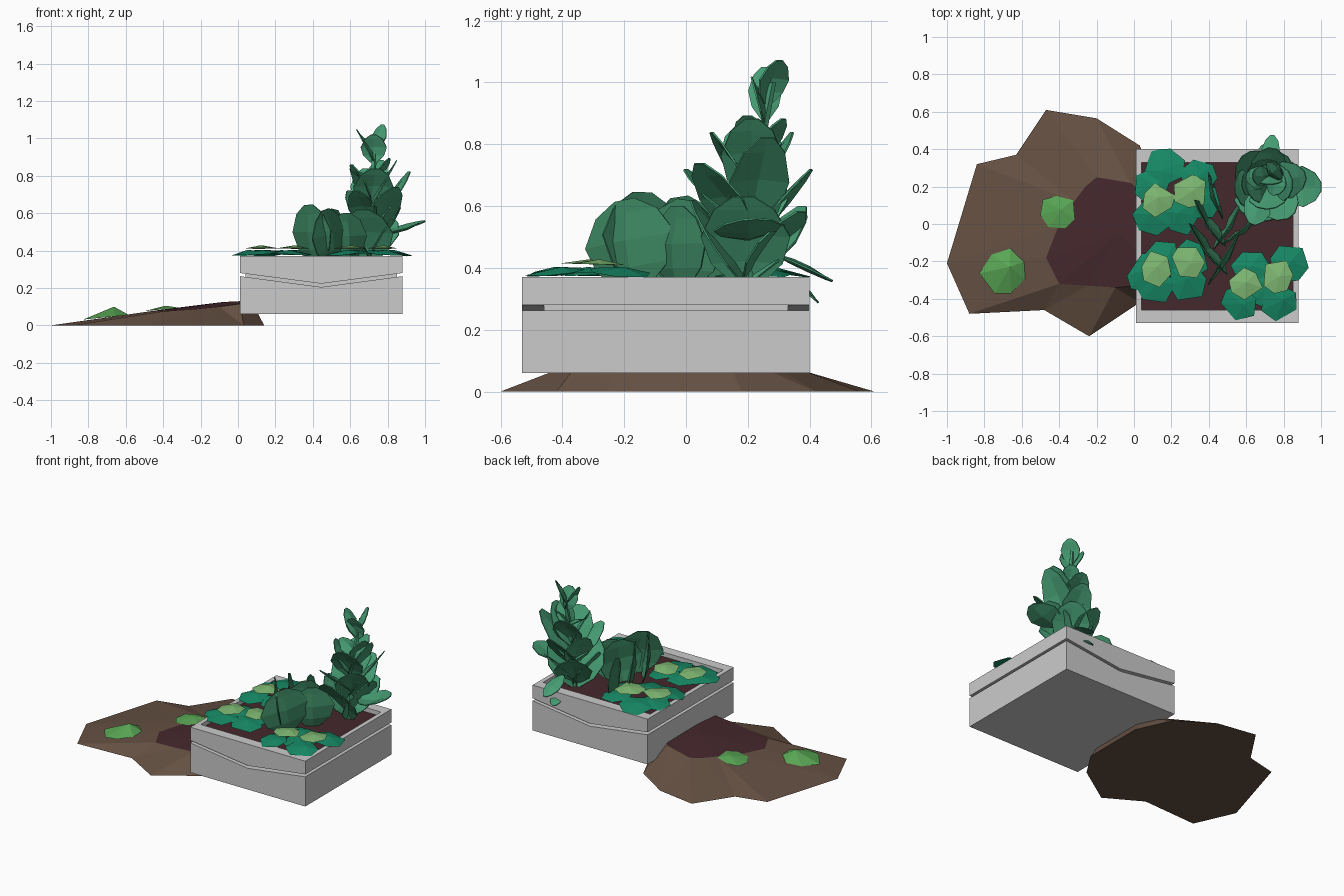
import bpy, bmesh, math, random
from mathutils import Vector as V

if "Cube" in bpy.data.objects:
    bpy.data.objects.remove(bpy.data.objects["Cube"])

random.seed(4)
MATS = {}


def mat(name, rgb):
    m = bpy.data.materials.new(name)
    m.diffuse_color = (*rgb, 1)
    m.use_nodes = True
    m.node_tree.nodes["Principled BSDF"].inputs["Base Color"].default_value = m.diffuse_color
    MATS[name] = m


mat("dirt", (0.13, 0.08, 0.055))
mat("soil", (0.06, 0.021, 0.026))
mat("moss", (0.10, 0.38, 0.09))
mat("teal", (0.008, 0.25, 0.13))
mat("pale", (0.21, 0.48, 0.17))
mat("bush", (0.045, 0.24, 0.12))
mat("shrub", (0.06, 0.33, 0.17))


def make(name, bm, *mats):
    bmesh.ops.recalc_face_normals(bm, faces=bm.faces)
    me = bpy.data.meshes.new(name)
    bm.to_mesh(me)
    bm.free()
    ob = bpy.data.objects.new(name, me)
    bpy.context.collection.objects.link(ob)
    for m in mats:
        me.materials.append(MATS[m])
    return ob


def prism(bm, prof, y0, y1):
    """Extrude an x-z profile along y."""
    a = [bm.verts.new((x, y0, z)) for x, z in prof]
    b = [bm.verts.new((x, y1, z)) for x, z in prof]
    bm.faces.new(a)
    bm.faces.new(b[::-1])
    for i in range(len(a)):
        j = (i + 1) % len(a)
        bm.faces.new((a[i], b[i], b[j], a[j]))


def rect(x0, x1, z0, z1):
    return [(x0, z0), (x1, z0), (x1, z1), (x0, z1)]


# Planter: lower block with V top, upper rim with V bottom, recessed core
X0, X1, XM, Y0, Y1 = 0.01, 0.88, 0.445, -0.53, 0.40
bm = bmesh.new()
prism(bm, [(X0, .06), (X1, .06), (X1, .263), (XM, .205), (X0, .263)], Y0, Y1)
make("planter_base", bm)

bm = bmesh.new()
vee = [(X0, .28), (XM, .223), (X1, .28), (X1, .37), (X0, .37)]
prism(bm, vee, Y0, Y0 + .07)
prism(bm, vee, Y1 - .07, Y1)
prism(bm, rect(X0, X0 + .03, .28, .37), Y0 + .07, Y1 - .07)
prism(bm, rect(X1 - .03, X1, .28, .37), Y0 + .07, Y1 - .07)
make("planter_rim", bm)

bm = bmesh.new()
prism(bm, rect(X0 + .03, X1 - .03, .15, .32), Y0 + .07, Y1 - .07)
make("planter_core", bm)
bm = bmesh.new()
prism(bm, rect(X0 + .03, X1 - .03, .32, .34), Y0 + .07, Y1 - .07)
make("planter_soil", bm, "soil")

# Dirt mound with a dark soil top
outer = [(-1, -.21), (-.84, .32), (-.63, .37), (-.47, .61), (-.2, .565), (.03, .42),
         (.14, .18), (.14, -.25), (.03, -.42), (-.24, -.6), (-.48, -.46), (-.88, -.48)]
inner = [(-.47, -.18, .075), (-.4, 0, .085), (-.32, .12, .095), (-.26, .2, .1),
         (-.2, .25, .105), (-.02, .22, .125), (.07, .12, .132), (.07, -.2, .132),
         (.01, -.33, .115), (-.1, -.34, .1), (-.25, -.33, .085), (-.4, -.32, .075)]
bm = bmesh.new()
o = [bm.verts.new((x, y, 0)) for x, y in outer]
n = [bm.verts.new(p) for p in inner]
hub = bm.verts.new((-.08, -.05, .125))
bm.faces.new(o)
for i in range(12):
    j = (i + 1) % 12
    bm.faces.new((o[i], o[j], n[j]))
    bm.faces.new((o[i], n[j], n[i]))
    bm.faces.new((n[i], n[j], hub)).material_index = 1
make("dirt_mound", bm, "dirt", "soil")


def pad(bm, x, y, z, r, h, sides, away=(0, 0), closed=False):
    """Faceted pad: uneven rim with a raised centre, drooping along 'away'."""
    a0 = random.uniform(0, 6.28)
    rim = []
    for i in range(sides):
        a = a0 + (i + random.uniform(-.2, .2)) * 2 * math.pi / sides
        d = V((math.cos(a), math.sin(a))) * r * random.uniform(.88, 1.12)
        rim.append(bm.verts.new((x + d.x, y + d.y, z - d.dot(V(away)))))
    top = bm.verts.new((x + r * random.uniform(-.25, .25),
                        y + r * random.uniform(-.25, .25), z + h))
    for i in range(sides):
        bm.faces.new((rim[i], rim[(i + 1) % sides], top))
    if closed:
        bm.faces.new(rim[::-1])


# Moss lumps on the mound
for k, (x, y, z, r, h) in enumerate([(-.69, -.25, .045, .125, .055), (-.41, .06, .085, .10, .02)]):
    bm = bmesh.new()
    pad(bm, x, y, z, r, h, 7, (-.1, 0), True)
    make(f"moss_lump_{k + 1}", bm, "moss")

# Ground-cover clusters: teal lower leaves and pale top leaves
clusters = [
    ((.22, .14), [(.17, .31), (.35, .25), (.09, .2), (.10, .03), (.25, .05), (.36, .12)],
     [(.125, .12), (.30, .17)]),
    ((.19, -.24), [(.07, -.27), (.11, -.33), (.28, -.31), (.30, -.18), (.15, -.19)],
     [(.12, -.24), (.285, -.20)]),
    ((.69, -.3), [(.56, -.42), (.78, -.42), (.83, -.22), (.63, -.24), (.70, -.34)],
     [(.59, -.32), (.77, -.29)]),
]
for k, (c, low, top) in enumerate(clusters):
    bm = bmesh.new()
    for x, y in low:
        d = V((x - c[0], y - c[1]))
        pad(bm, x, y, .385, .105, .018, 6, d * .9)
    make(f"ground_cover_{k + 1}", bm, "teal")
    bm = bmesh.new()
    for x, y in top:
        pad(bm, x, y, .412, .092, .016, 6, (0, .03))
    make(f"ground_cover_tops_{k + 1}", bm, "pale")


def leaf(bm, base, tip, width, side, cup=.03):
    """Creased rounded leaf from base to tip; side gives the blade direction."""
    base, tip = V(base), V(tip)
    ax = (tip - base).normalized()
    side = V(side)
    side = (side - ax * side.dot(ax)).normalized()
    nrm = side.cross(ax)
    rows = []
    for t, w in ((0, .25), (.25, .8), (.55, 1), (.85, .68), (1, .22)):
        p = base.lerp(tip, t)
        s = side * width * w / 2
        mid = p + nrm * cup * math.sin(math.pi * min(1, t + .1))
        rows.append([bm.verts.new(q) for q in (p - s, mid, p + s)])
    for a, b in zip(rows, rows[1:]):
        for i in (0, 1):
            bm.faces.new((a[i], a[i + 1], b[i + 1], b[i]))


def thicken(ob):
    s = ob.modifiers.new("thickness", "SOLIDIFY")
    s.thickness = .006


# Broad upright leaves in the middle of the planter
bm = bmesh.new()
for base, tip, w, side in [
        ((.42, -.12, .33), (.38, -.14, .645), .34, (.6, -.8, 0)),
        ((.50, -.16, .33), (.47, -.20, .62), .34, (.5, .85, 0)),
        ((.42, .04, .33), (.40, -.02, .63), .30, (.55, -.85, 0)),
        ((.45, .14, .33), (.43, .16, .57), .26, (.3, -.95, 0)),
        ((.58, -.02, .33), (.58, -.03, .60), .28, (.75, .6, 0)),
        ((.48, -.02, .33), (.52, 0, .62), .30, (.5, .85, 0))]:
    leaf(bm, base, tip, w, side)
thicken(make("broad_leaves", bm, "bush"))

# Tall shrub: stem and tiers of leaves (azimuth, base z, reach, rise, width)
path = [V((.70, .20, .33)), V((.71, .21, .60)), V((.72, .24, .80)), V((.735, .28, 1.0))]
bm = bmesh.new()
rings = []
for p, r in zip(path, (.025, .02, .016, .012)):
    rings.append([bm.verts.new(p + V((math.cos(a), math.sin(a), 0)) * r)
                  for a in [i * math.pi / 2.5 for i in range(5)]])
for a, b in zip(rings, rings[1:]):
    for i in range(5):
        j = (i + 1) % 5
        bm.faces.new((a[i], a[j], b[j], b[i]))
bm.faces.new(rings[-1])
make("shrub_stem", bm, "shrub")


def stem_at(z):
    for a, b in zip(path, path[1:]):
        if z <= b.z:
            return a.lerp(b, (z - a.z) / (b.z - a.z))
    return path[-1]


bm = bmesh.new()
for az, z, reach, rise, w in [
        (-100, .34, .18, .28, .30), (-5, .34, .17, .29, .29), (60, .36, .20, .22, .24),
        (120, .36, .20, .24, .24), (185, .36, .16, .24, .24),
        (-50, .48, .21, .26, .22), (15, .50, .22, .32, .20), (80, .48, .20, .24, .20),
        (150, .50, .13, .22, .20), (-110, .52, .22, .20, .16),
        (-80, .62, .13, .22, .22), (0, .62, .14, .26, .20), (200, .64, .11, .22, .18),
        (100, .62, .13, .22, .20),
        (-20, .74, .10, .15, .13), (170, .76, .12, .08, .13), (60, .74, .10, .14, .13),
        (-90, .87, .04, .15, .14), (180, .88, .09, .17, .11), (40, .93, .06, .14, .12)]:
    a = math.radians(az)
    base = stem_at(z)
    tip = base + V((math.cos(a) * reach, math.sin(a) * reach, rise))
    leaf(bm, base, tip, w, (math.sin(a), -math.cos(a), 0), .02)
# leaves drooping over the back and right edges
leaf(bm, (.72, .30, .44), (.74, .475, .36), .10, (1, 0, .1), .012)
leaf(bm, (.70, .36, .35), (.71, .43, .29), .08, (1, 0, 0), .01)
leaf(bm, (.78, .20, .50), (1.0, .20, .56), .22, (0, 1, .1), .02)
thicken(make("shrub_leaves", bm, "shrub"))
